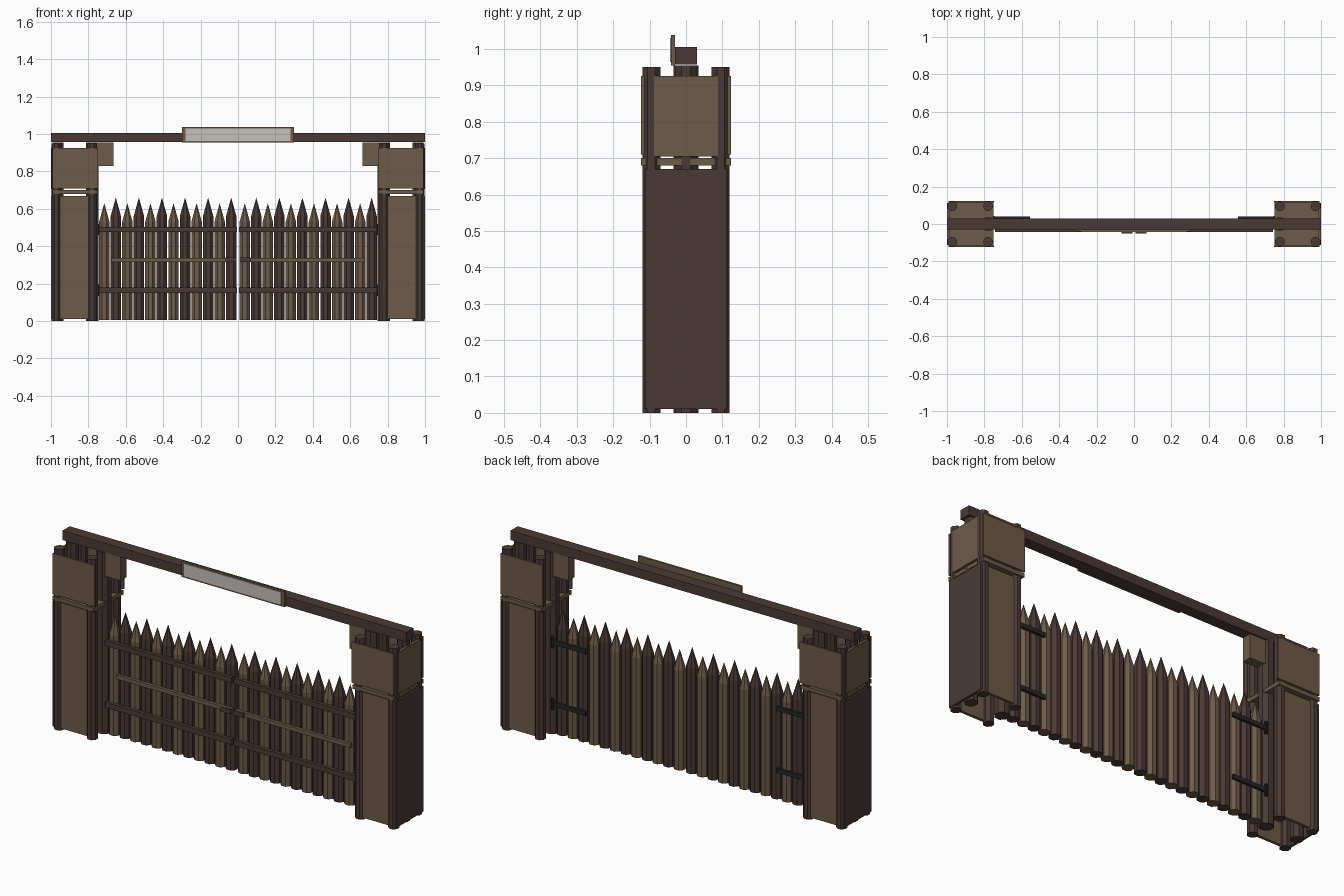
import bpy, bmesh, math
from mathutils import Matrix, Vector

cube = bpy.data.objects.get("Cube")
if cube:
    bpy.data.objects.remove(cube)


def material(name, rgb):
    m = bpy.data.materials.new(name)
    m.use_nodes = True
    m.diffuse_color = (*rgb, 1)
    m.node_tree.nodes["Principled BSDF"].inputs["Base Color"].default_value = (*rgb, 1)
    return m


TAN = material("light_wood", (0.155, 0.106, 0.066))
DARK = material("dark_wood", (0.068, 0.042, 0.036))
IRON = material("black_iron", (0.018, 0.02, 0.02))
WHITE = material("pale_board", (0.56, 0.53, 0.50))


def finish(name, bm, mat):
    bmesh.ops.recalc_face_normals(bm, faces=bm.faces)
    mesh = bpy.data.meshes.new(name)
    bm.to_mesh(mesh)
    bm.free()
    mesh.materials.append(mat)
    obj = bpy.data.objects.new(name, mesh)
    bpy.context.collection.objects.link(obj)
    return obj


def box(name, mat, x, y, z):
    """Box from (min, max) ranges on each axis."""
    bm = bmesh.new()
    spans = [sorted(r) for r in (x, y, z)]
    size = [b - a for a, b in spans]
    mid = Vector([(a + b) / 2 for a, b in spans])
    bmesh.ops.create_cube(bm, size=1, matrix=Matrix.Translation(mid) @ Matrix.Diagonal((*size, 1)))
    return finish(name, bm, mat)


def log(name, mat, x, y, z, half_width, tip=0):
    """Eight-sided upright log, with an optional sharpened end."""
    bm = bmesh.new()
    r = half_width / math.cos(math.pi / 8)
    turn = Matrix.Rotation(math.pi / 8, 4, "Z")
    top = z[1] - tip
    bmesh.ops.create_cone(bm, cap_ends=True, segments=8, radius1=r, radius2=r, depth=top - z[0],
                          matrix=Matrix.Translation((x, y, (z[0] + top) / 2)) @ turn)
    if tip:
        cap = max(bm.faces, key=lambda f: f.calc_center_median().z)
        point = bmesh.ops.poke(bm, faces=[cap])["verts"][0]
        point.co.z = z[1]
    return finish(name, bm, mat)


# Towers, open towards the gate
for side, s in (("left", 1), ("right", -1)):
    for px in (0.78, 0.972):
        for py in (-0.095, 0.095):
            log(side + "_corner_post", DARK, s * px, py, (0, 0.95), 0.025)
    log(side + "_inner_beam_post", DARK, s * 0.78, 0, (0, 0.955), 0.034)
    log(side + "_outer_beam_post", DARK, s * 0.962, 0, (0, 0.955), 0.03)
    box(side + "_tower_deck", TAN, (s * 0.752, s * 0.992), (-0.124, 0.124), (0.68, 0.70))
    for end, f in (("front", -1), ("back", 1)):
        box(f"{side}_{end}_lower_panel", TAN, (s * 0.765, s * 0.985), (f * 0.095, f * 0.11), (0.01, 0.67))
        box(f"{side}_{end}_upper_panel", TAN, (s * 0.748, s * 0.992), (f * 0.114, f * 0.124), (0.71, 0.925))
    box(side + "_outer_lower_panel", DARK, (s * 0.988, s), (-0.112, 0.112), (0.01, 0.67))
    box(side + "_outer_upper_panel", TAN, (s * 0.985, s * 0.999), (-0.088, 0.088), (0.705, 0.925))
    box(side + "_beam_bracket", TAN, (s * 0.665, s * 0.76), (-0.025, 0.025), (0.83, 0.955))

# Gate leaves
STEP = 0.0617
for side, start in (("right", -0.715), ("left", 0.036)):
    s = 1 if side == "left" else -1
    for i in range(12):
        tall = i % 2
        log(side + "_gate_picket", DARK if tall else TAN, start + i * STEP, 0,
            (0.005, 0.66 if tall else 0.63), 0.028, 0.1)
    for z in (0.165, 0.49):
        box(side + "_gate_rail", DARK, (s * 0.006, s * 0.742), (-0.044, -0.024), (z - 0.014, z + 0.014))
        # Iron hinges behind the pickets
        box(side + "_hinge_strap", IRON, (s * 0.555, s * 0.757), (0.027, 0.04), (z - 0.011, z + 0.011))
        log(side + "_hinge_pin", IRON, s * 0.75, 0.037, (z - 0.03, z + 0.03), 0.007)
    box(side + "_middle_rail", TAN, (s * 0.01, s * 0.68), (-0.042, -0.024), (0.317, 0.338))
    box(side + "_latch", DARK, (s * 0.008, s * 0.066), (-0.052, -0.04), (0.315, 0.34))

# Top beam and blank sign
box("top_beam", DARK, (-1, 1), (-0.03, 0.03), (0.957, 1.006))
box("sign_board", TAN, (-0.3, 0.3), (-0.041, -0.03), (0.955, 1.038))
box("sign_face", WHITE, (-0.282, 0.282), (-0.044, -0.04), (0.964, 1.03))
